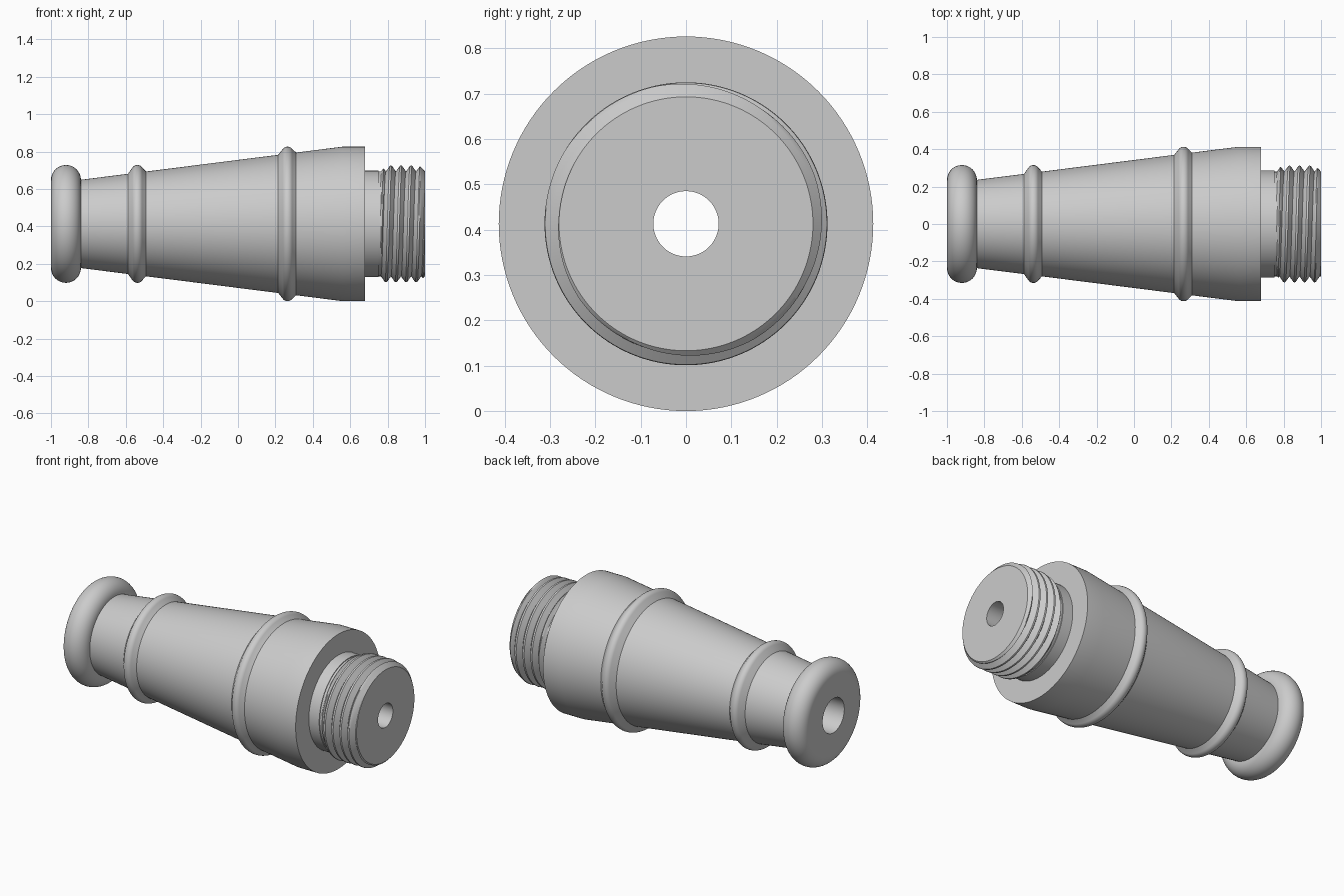
import bpy
from math import pi, sin, cos, radians

AXIS_Z = 0.413
SEGMENTS = 128

if "Cube" in bpy.data.objects:
    bpy.data.objects.remove(bpy.data.objects["Cube"], do_unlink=True)

grey = bpy.data.materials.new("light grey")
grey.use_nodes = True
grey.diffuse_color = (0.6, 0.6, 0.6, 1)
grey.node_tree.nodes["Principled BSDF"].inputs["Base Color"].default_value = (0.6, 0.6, 0.6, 1)


def sweep(name, count, point):
    """Turn point(i, angle) -> (x, radius) about the x axis, outside on the left of travel."""
    verts, faces = [], []
    for s in range(SEGMENTS + 1):
        a = 2 * pi * s / SEGMENTS
        for i in range(count):
            x, r = point(i, a)
            verts.append((x, r * cos(a), r * sin(a)))
    for s in range(SEGMENTS):
        for i in range(count - 1):
            p = s * count + i
            faces.append((p, p + count, p + count + 1, p + 1))
    mesh = bpy.data.meshes.new(name)
    mesh.from_pydata(verts, [], faces)
    mesh.materials.append(grey)
    obj = bpy.data.objects.new(name, mesh)
    obj.location.z = AXIS_Z
    bpy.context.collection.objects.link(obj)
    # Close the seam and drop collapsed faces
    bpy.ops.object.select_all(action='DESELECT')
    bpy.context.view_layer.objects.active = obj
    obj.select_set(True)
    bpy.ops.object.mode_set(mode='EDIT')
    bpy.ops.mesh.select_all(action='SELECT')
    bpy.ops.mesh.remove_doubles(threshold=0.00005)
    bpy.ops.object.mode_set(mode='OBJECT')
    bpy.ops.object.shade_smooth_by_angle(angle=radians(30))
    return obj


def lathe(name, profile):
    return sweep(name, len(profile), lambda i, a: profile[i])


def arc(x, r, radius, start, end, steps=16):
    """Profile arc, angles in degrees measured from +x toward the outside."""
    angles = [radians(start + (end - start) * i / steps) for i in range(steps + 1)]
    return [(x + radius * cos(t), r + radius * sin(t)) for t in angles]


def cone_radius(x):
    return 0.236 + (x + 0.84) * 0.1264


# Rounded bead around the narrow tip, with its flat end face
lathe("tip_bead", [(-1, 0.105)] + arc(-0.92, 0.235, 0.08, 180, 0, 24))

# Tapered barrel, straight collar and shoulder
lathe("barrel", [(-0.86, cone_radius(-0.86)), (0.56, 0.413), (0.68, 0.413), (0.68, 0.28)])

# Two raised rings with flared feet and round crowns
for name, x, top in (("narrow_ring", -0.538, 0.315), ("wide_ring", 0.265, 0.413)):
    left, right = x - 0.052, x + 0.048
    crown = arc(x, top - 0.032, 0.032, 145, 35)
    lathe(name, [(left, cone_radius(left) - 0.002)] + crown
          + [(right, cone_radius(right) - 0.002)])

# Plain neck
lathe("neck", [(0.67, 0.285), (0.75, 0.285), (0.75, 0.278)])

# Right-hand screw thread, run out at the neck and chamfered at the end
START, END, PITCH, STEPS = 0.75, 1.0, 0.054, 10
ROOT, DEPTH = 0.28, 0.032


def thread_point(i, a):
    turn = a / (2 * pi)
    x = START + PITCH * (i / STEPS - turn)
    x = min(max(x, START), END)
    phase = ((x - START) / PITCH + turn) % 1
    wave = min(1, max(0, 1.2 - abs(phase - 0.5) * 2.4))
    limit = min(DEPTH, max(0, (x - START - 0.015) * 1.5), (END - x) * 1.1)
    return x, ROOT + min(wave * DEPTH, limit)


turns = int((END - START) / PITCH) + 3
sweep("screw_thread", turns * STEPS, thread_point)

# End face and through bore
lathe("end_face", [(1, 0.28), (1, 0.072)])
lathe("bore", [(1, 0.072), (-1, 0.105)])
